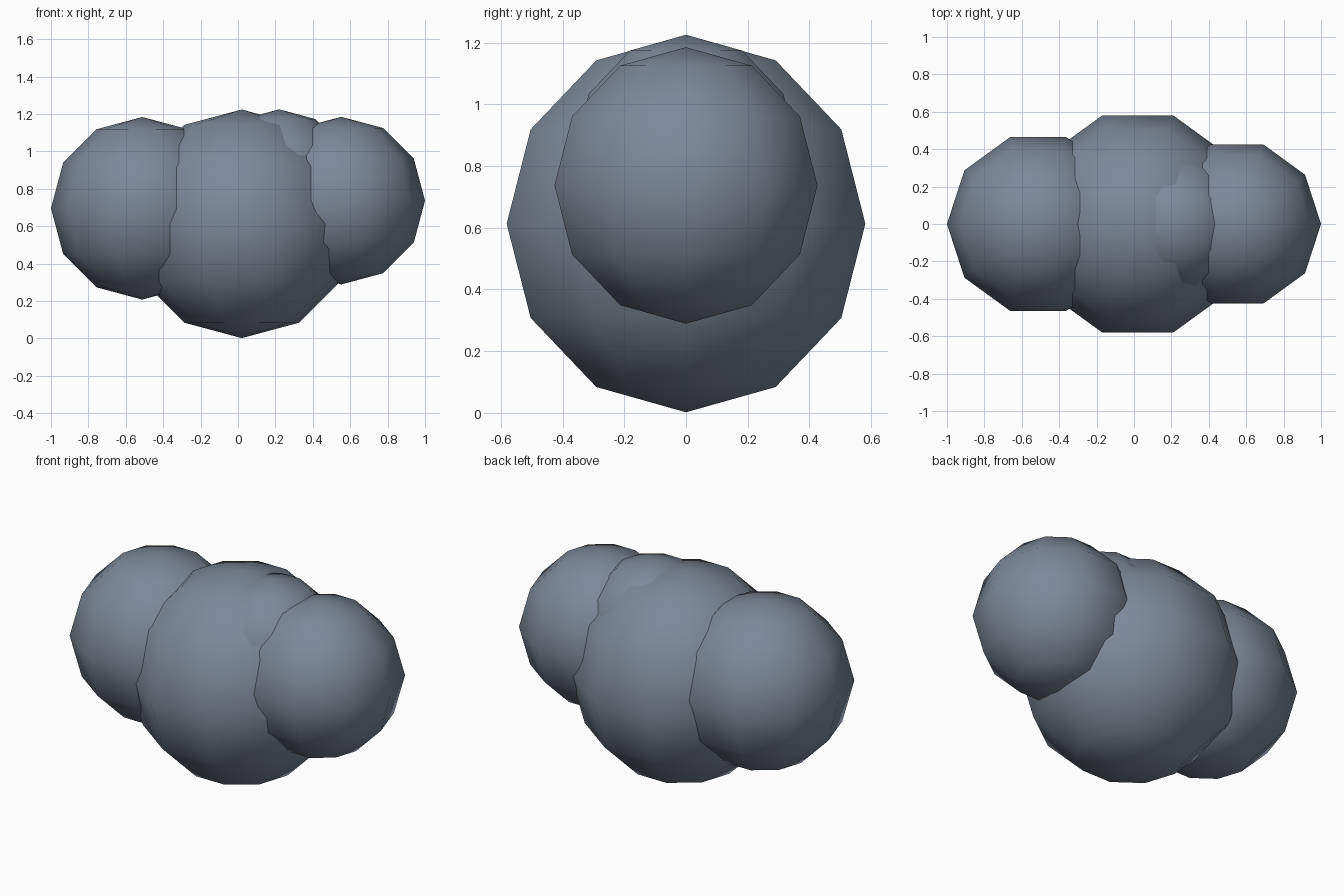
import bpy
import math

if "Cube" in bpy.data.objects:
    bpy.data.objects.remove(bpy.data.objects["Cube"])

# dark slate blue-grey storm cloud colour
slate = bpy.data.materials.new("slate")
slate.diffuse_color = (0.20, 0.25, 0.32, 1)
slate.use_nodes = True
slate.node_tree.nodes["Principled BSDF"].inputs["Base Color"].default_value = slate.diffuse_color


def puff(name, x, z, radius):
    """Low-poly smooth ball: 10 segments, 6 rings, corners pointing along x."""
    bpy.ops.mesh.primitive_uv_sphere_add(segments=10, ring_count=6, radius=radius,
                                         location=(x, 0, z))
    ob = bpy.context.object
    ob.name = name
    # turn the ball so a column of vertices lies on the x axis
    if max(v.co.x for v in ob.data.vertices) < radius * 0.99:
        ob.rotation_euler.z = math.pi / 2
    bpy.ops.object.shade_smooth()
    ob.data.materials.append(slate)
    return ob


# cloud made of four overlapping puffs
puff("cloud_puff_centre", 0.02, 0.613, 0.611)
puff("cloud_puff_left", -0.512, 0.696, 0.488)
puff("cloud_puff_right", 0.552, 0.737, 0.448)
puff("cloud_puff_top", 0.22, 0.842, 0.383)
